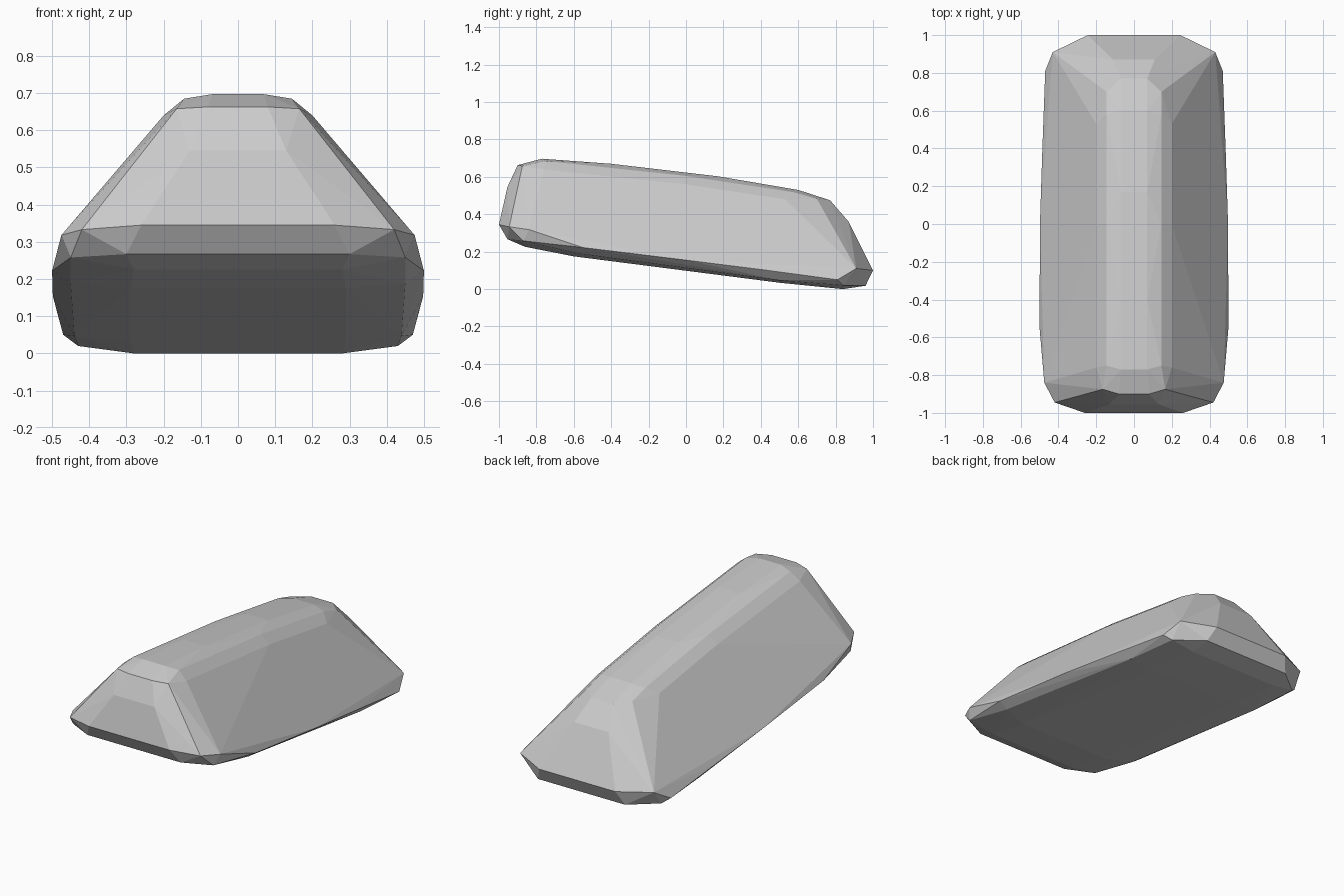
import bpy, bmesh
from math import radians

if "Cube" in bpy.data.objects:
    bpy.data.objects.remove(bpy.data.objects["Cube"])

# Right-hand half of each outline, listed front to back; mirrored below
underside = [(.28, -.86, .226), (.29, -.6, .175), (.29, .5, .034), (.28, .84, .0)]
lower_edge = [(.30, -.955, .267), (.45, -.87, .258), (.45, -.55, .187),
              (.44, .5, .047), (.43, .84, .02), (.28, .96, .018)]
widest_rim = [(.26, -1.0, .345), (.42, -.945, .333), (.475, -.84, .318),
              (.50, -.55, .222), (.498, 0, .155), (.485, .4, .105),
              (.47, .81, .05), (.43, .91, .11), (.245, 1.0, .10)]
upper_edge = [(.13, -.955, .545), (.165, -.875, .658), (.20, -.76, .64),
              (.20, 0, .56), (.20, .53, .48), (.145, .70, .482), (.11, .87, .36)]
crown = [(.08, -.90, .663), (.145, -.75, .685), (.07, -.77, .697), (.07, -.4, .67),
         (.145, .0, .605), (.07, .17, .603), (.145, .58, .517), (.07, .6, .53), (.07, .77, .475)]

# Skin the mirrored outlines into one convex faceted body
bm = bmesh.new()
for ring in (underside, lower_edge, widest_rim, upper_edge, crown):
    for x, y, z in ring:
        for side in (-1, 1):
            bm.verts.new((side * x, y, z))
hull = bmesh.ops.convex_hull(bm, input=bm.verts)
loose = [v for v in bm.verts if not v.link_faces]
bmesh.ops.delete(bm, geom=loose, context='VERTS')

# Merge nearly coplanar triangles into clean flat facets
bmesh.ops.dissolve_limit(bm, angle_limit=radians(1.5), verts=bm.verts, edges=bm.edges)
bmesh.ops.recalc_face_normals(bm, faces=bm.faces)

mesh = bpy.data.meshes.new("faceted_wedge_body")
bm.to_mesh(mesh)
bm.free()
body = bpy.data.objects.new("faceted_wedge_body", mesh)
bpy.context.collection.objects.link(body)
